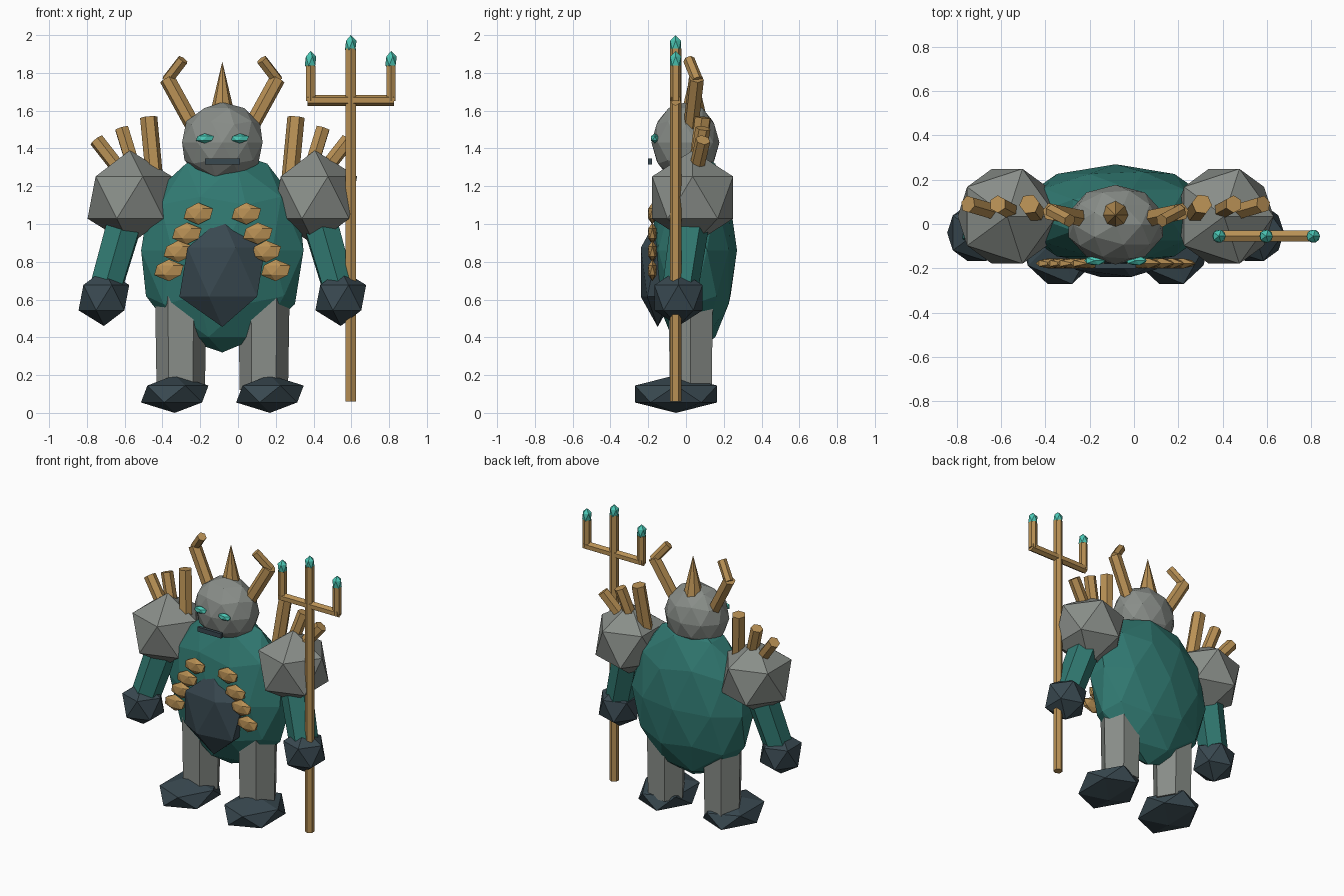
import bpy
from math import pi
from mathutils import Vector, Matrix

if "Cube" in bpy.data.objects:
    bpy.data.objects.remove(bpy.data.objects["Cube"])

MID = -0.083          # the figure's own centre line


def material(name, rgb):
    m = bpy.data.materials.new(name)
    m.diffuse_color = (*rgb, 1)
    m.use_nodes = True
    m.node_tree.nodes["Principled BSDF"].inputs["Base Color"].default_value = m.diffuse_color
    return m


TEAL = material("teal", (0.03, 0.19, 0.165))
STONE = material("stone", (0.25, 0.27, 0.25))
DARK = material("dark", (0.04, 0.065, 0.08))
GOLD = material("gold", (0.48, 0.28, 0.09))
GLOW = material("glow", (0.07, 0.57, 0.46))


def finish(name, mat):
    ob = bpy.context.object
    ob.name = name
    ob.data.materials.append(mat)
    return ob


def gem(name, mat, loc, size, level=1):
    """Faceted ball with half-sizes given by size."""
    bpy.ops.mesh.primitive_ico_sphere_add(subdivisions=level, radius=1)
    ob = finish(name, mat)
    ob.data.transform(Matrix.Translation(loc) @ Matrix.Diagonal((*size, 1)))
    return ob


def rod(name, mat, a, b, r1, r2=None, sides=6, spin=0):
    """Straight rod or taper from a to b."""
    a, b = Vector(a), Vector(b)
    d = b - a
    bpy.ops.mesh.primitive_cone_add(vertices=sides, radius1=r1,
                                    radius2=r1 if r2 is None else r2, depth=d.length)
    ob = finish(name, mat)
    rot = d.to_track_quat('Z', 'Y').to_matrix().to_4x4()
    ob.data.transform(Matrix.Translation((a + b) / 2) @ rot @ Matrix.Rotation(spin, 4, 'Z'))
    return ob


# Torso, belly plate and head
gem("body", TEAL, (MID, 0.04, 0.86), (0.452, 0.23, 0.54), 2)
gem("belly_plate", DARK, (MID, -0.15, 0.745), (0.254, 0.105, 0.29))
gem("head", STONE, (MID, -0.003, 1.432), (0.224, 0.18, 0.213), 2)
rod("crest_spike", GOLD, (MID, 0.04, 1.59), (MID, 0.04, 1.86), 0.064, 0, 8)

# Mouth
bpy.ops.mesh.primitive_cube_add(size=1)
finish("mouth", DARK).data.transform(
    Matrix.Translation((MID, -0.19, 1.331)) @ Matrix.Diagonal((0.185, 0.022, 0.032, 1)))

# Paired parts
for side, s in (("left", -1), ("right", 1)):
    def at(dx, y, z):
        return (MID + s * dx, y, z)

    gem(f"{side}_eye", GLOW, at(0.093, -0.165, 1.453), (0.053, 0.024, 0.026))

    # Bent horns
    rod(f"{side}_horn_base", GOLD, at(0.15, 0.025, 1.51), at(0.293, 0.055, 1.77), 0.042)
    rod(f"{side}_horn_tip", GOLD, at(0.293, 0.06, 1.76), at(0.208, 0.015, 1.87), 0.031)

    # Shoulder with three spikes
    gem(f"{side}_shoulder", STONE, at(0.49, 0.035, 1.14), (0.25, 0.252, 0.25))
    spikes = (((0.36, 0.05, 1.25), (0.39, 0.09, 1.565), 0.046),
              ((0.46, 0.05, 1.27), (0.533, 0.09, 1.507), 0.04),
              ((0.53, 0.05, 1.27), (0.667, 0.09, 1.445), 0.04))
    for i, (a, b, r) in enumerate(spikes):
        rod(f"{side}_shoulder_spike_{i + 1}", GOLD, at(*a), at(*b), r)

    # Arm and fist
    rod(f"{side}_arm", TEAL, at(0.49, 0.035, 1.10), at(0.617, -0.03, 0.66), 0.105, 0.095)
    gem(f"{side}_fist", DARK, at(0.627, -0.04, 0.61), (0.15, 0.15, 0.15))

    # Leg and foot
    rod(f"{side}_leg", STONE, at(0.22, 0.025, 0.12), at(0.22, 0.025, 0.62),
        0.128, 0.136, spin=pi / 6)
    gem(f"{side}_foot", DARK, at(0.252, -0.053, 0.10), (0.2, 0.256, 0.1))

    # Chest studs
    studs = ((0.127, 1.055), (0.188, 0.95), (0.233, 0.855), (0.283, 0.755))
    for i, (dx, z) in enumerate(studs):
        gem(f"{side}_chest_stud_{i + 1}", GOLD, at(dx, -0.178, z), (0.087, 0.026, 0.058))

# Three-pronged spear
SX, SY = 0.597, -0.055
rod("spear_shaft", GOLD, (SX, SY, 0.06), (SX, SY, 1.93), 0.031)
rod("spear_crossbar", GOLD, (SX - 0.23, SY, 1.655), (SX + 0.23, SY, 1.655), 0.029)
gem("spear_tip_middle", GLOW, (SX, SY, 1.947), (0.034, 0.034, 0.053))
for side, s in (("left", -1), ("right", 1)):
    x = SX + s * 0.213
    rod(f"spear_prong_{side}", GOLD, (x, SY, 1.65), (x, SY, 1.84), 0.029)
    gem(f"spear_tip_{side}", GLOW, (x, SY, 1.863), (0.034, 0.034, 0.053))
